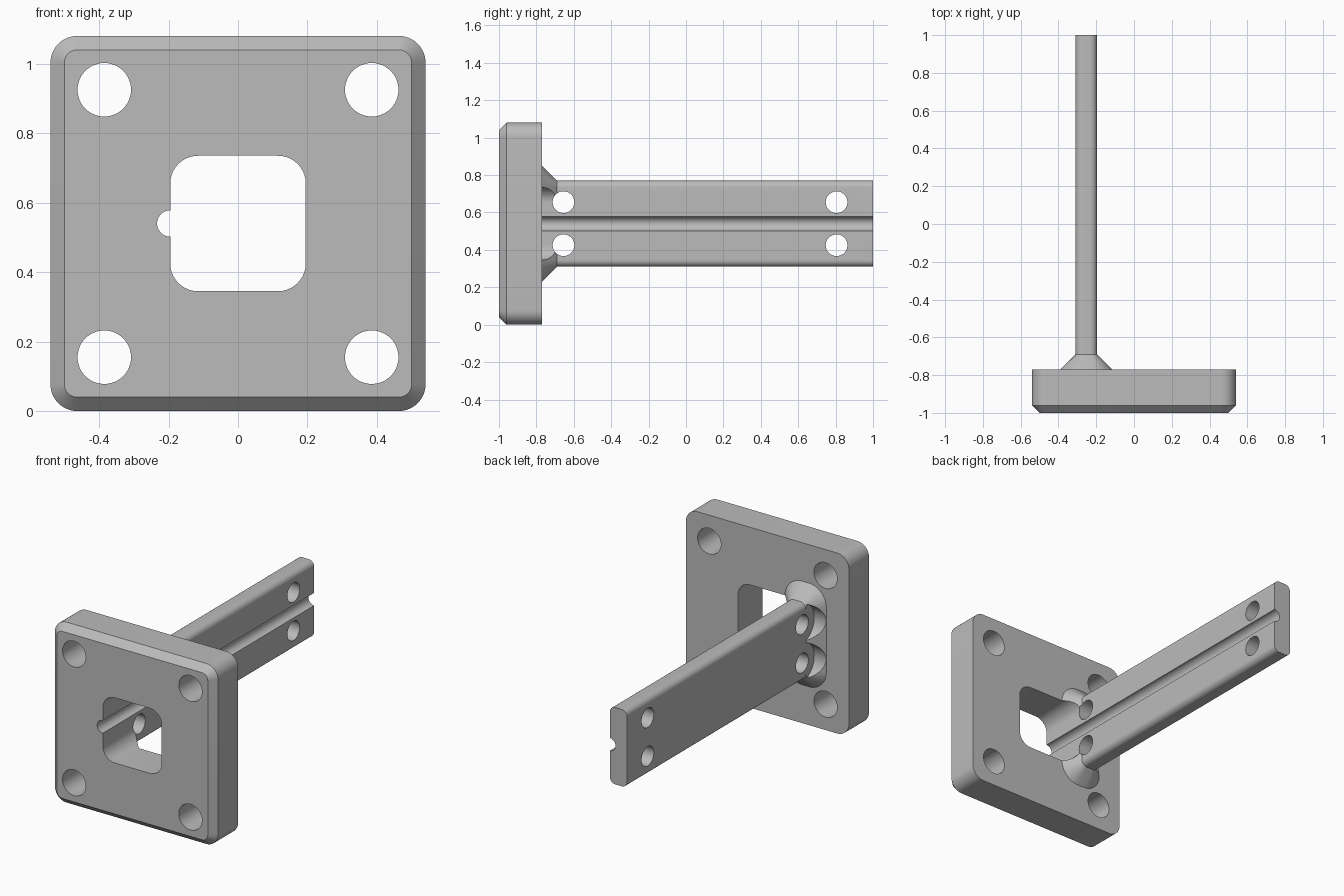
import bpy, bmesh
from math import sin, cos, pi

cube = bpy.data.objects.get("Cube")
if cube:
    bpy.data.objects.remove(cube, do_unlink=True)

grey = bpy.data.materials.new("plain_grey")
grey.use_nodes = True
colour = (0.5, 0.5, 0.5, 1)
grey.diffuse_color = colour
grey.node_tree.nodes["Principled BSDF"].inputs["Base Color"].default_value = colour

MID = 0.54  # height of the centre line


def loft(name, cx, half_x, half_z, radius, sections, steps=10):
    """Rounded rectangle swept along y; each section is (y, outward offset)."""
    bm = bmesh.new()
    rings = []
    for y, offset in sections:
        ring = []
        for quarter, (sx, sz) in enumerate([(1, 1), (-1, 1), (-1, -1), (1, -1)]):
            for i in range(steps + 1):
                a = (quarter + i / steps) * pi / 2
                r = radius + offset
                x = cx + sx * (half_x - radius) + r * cos(a)
                z = MID + sz * (half_z - radius) + r * sin(a)
                ring.append(bm.verts.new((x, y, z)))
        rings.append(ring)
    n = len(rings[0])
    for a, b in zip(rings, rings[1:]):
        for i in range(n):
            j = (i + 1) % n
            bm.faces.new((a[i], a[j], b[j], b[i]))
    bm.faces.new(rings[0])
    bm.faces.new(rings[-1])
    bmesh.ops.recalc_face_normals(bm, faces=bm.faces)
    mesh = bpy.data.meshes.new(name)
    bm.to_mesh(mesh)
    bm.free()
    mesh.materials.append(grey)
    obj = bpy.data.objects.new(name, mesh)
    bpy.context.collection.objects.link(obj)
    return obj


def rod(name, centre, radius, length, axis):
    """Cylinder along x or y, used as a drill."""
    turn = (0, pi / 2, 0) if axis == "x" else (pi / 2, 0, 0)
    bpy.ops.mesh.primitive_cylinder_add(vertices=48, radius=radius, depth=length,
                                        location=centre, rotation=turn)
    obj = bpy.context.object
    obj.name = name
    obj.data.materials.append(grey)
    return obj


def combine(body, tool, operation):
    tool.hide_render = True
    mod = body.modifiers.new(tool.name, "BOOLEAN")
    mod.operation = operation
    mod.solver = "EXACT"
    mod.object = tool
    bpy.context.view_layer.objects.active = body
    bpy.ops.object.modifier_apply(modifier=mod.name)
    bpy.data.objects.remove(tool, do_unlink=True)


# Square flange with a front chamfer
body = loft("flange_with_rail", 0, 0.54, 0.54, 0.077,
            [(-1, -0.04), (-0.96, 0), (-0.77, 0)])

# Rail with a flared foot
rail = loft("rail", -0.253, 0.057, 0.23, 0.035,
            [(-0.82, 0.08), (-0.77, 0.08), (-0.69, 0), (1, 0)])

# Clearance pockets in the outer side of the foot, kept off the flange
for side in (-1, 1):
    combine(rail, rod("pocket", (-0.411, -0.655, MID + side * 0.115), 0.114, 0.2, "x"),
            "DIFFERENCE")
combine(body, rail, "UNION")

# Central window, continuing through the foot
combine(body, loft("window", 0, 0.195, 0.195, 0.08, [(-1.1, 0), (-0.68, 0)]), "DIFFERENCE")

# Long round groove
combine(body, rod("groove", (-0.195, 0, MID), 0.038, 2.4, "y"), "DIFFERENCE")

# Corner holes in the flange and cross holes in the rail
for side in (-1, 1):
    for x in (-0.385, 0.385):
        combine(body, rod("corner_hole", (x, -0.9, MID + side * 0.385), 0.077, 0.5, "y"),
                "DIFFERENCE")
    for y in (-0.655, 0.805):
        combine(body, rod("cross_hole", (-0.25, y, MID + side * 0.115), 0.058, 0.4, "x"),
                "DIFFERENCE")

bpy.ops.object.select_all(action="DESELECT")
body.select_set(True)
bpy.context.view_layer.objects.active = body
bpy.ops.object.shade_smooth_by_angle()
